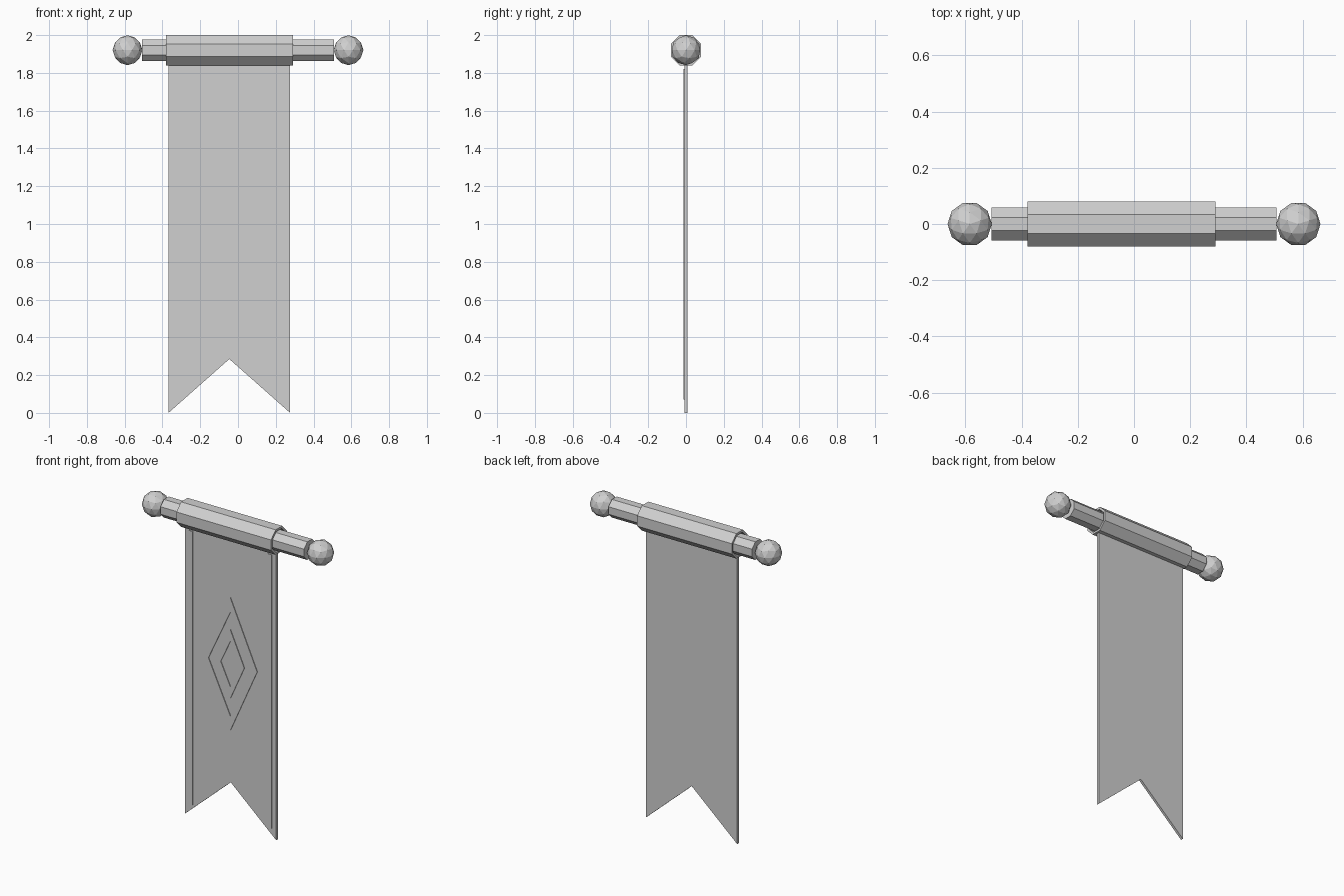
import bpy, bmesh, math

if "Cube" in bpy.data.objects:
    bpy.data.objects.remove(bpy.data.objects["Cube"])

grey = bpy.data.materials.new("light grey")
grey.diffuse_color = (0.63, 0.63, 0.63, 1)
grey.use_nodes = True
grey.node_tree.nodes["Principled BSDF"].inputs["Base Color"].default_value = grey.diffuse_color

CX = -0.046      # centre line of the cloth
ROD_Z = 1.92     # height of the rod axis
FRONT = -0.008   # front face of the cloth
RAISED = -0.0125 # front face of the raised trim


def finish(name, bm):
    bmesh.ops.recalc_face_normals(bm, faces=bm.faces)
    me = bpy.data.meshes.new(name)
    bm.to_mesh(me)
    bm.free()
    me.materials.append(grey)
    ob = bpy.data.objects.new(name, me)
    bpy.context.collection.objects.link(ob)
    return ob


def prism(name, start, end, outer, inner=None):
    """Extrude a closed 3D loop from start to end; an inner loop makes a hole."""
    bm = bmesh.new()
    n = len(outer)

    def loop(points, place):
        return [bm.verts.new(place(p)) for p in points]

    def walls(a, b):
        for i in range(n):
            j = (i + 1) % n
            bm.faces.new((a[i], a[j], b[j], b[i]))

    a, b = loop(outer, start), loop(outer, end)
    walls(a, b)
    if inner:
        c, d = loop(inner, start), loop(inner, end)
        walls(c, d)
        walls(a, c)
        walls(b, d)
    else:
        bm.faces.new(a)
        bm.faces.new(b)
    return finish(name, bm)


def along_x(x):
    return lambda p: (x, p[0], p[1])


def along_y(y):
    return lambda p: (p[0], y, p[1])


def octagon(apothem):
    r = apothem / math.cos(math.pi / 8)
    return [(r * math.cos(math.pi / 8 + i * math.pi / 4),
             ROD_Z + r * math.sin(math.pi / 8 + i * math.pi / 4)) for i in range(8)]


def diamond(w, h, z=1.043):
    return [(CX + w, z), (CX, z + h), (CX - w, z), (CX, z - h)]


# Rod and the hollow cloth sleeve around it
prism("rod", along_x(-0.508), along_x(0.508), octagon(0.058))
prism("sleeve", along_x(-0.38), along_x(0.29), octagon(0.08), octagon(0.066))

# Faceted finials
for side, name in ((-1, "left_finial"), (1, "right_finial")):
    bpy.ops.mesh.primitive_ico_sphere_add(subdivisions=2, radius=0.079,
                                          location=(side * 0.585, 0, ROD_Z),
                                          rotation=(0, 0, math.pi / 2))
    ob = bpy.context.object
    ob.name = name
    ob.data.materials.append(grey)

# Swallow-tailed cloth
hw = 0.322
prism("cloth", along_y(FRONT), along_y(0.008),
      [(CX - hw, 1.85), (CX - hw, 0), (CX, 0.285), (CX + hw, 0), (CX + hw, 1.85)])

# Raised border strips on the front
for side, name in ((-1, "left_border"), (1, "right_border")):
    a, b = CX + side * 0.267, CX + side * 0.293
    prism(name, along_y(RAISED), along_y(FRONT + 0.001),
          [(a, 0.07), (b, 0.07), (b, 1.82), (a, 1.82)])

# Two nested raised diamond outlines on the front
prism("outer_diamond", along_y(RAISED), along_y(FRONT + 0.001),
      diamond(0.19, 0.425), diamond(0.155, 0.332))
prism("inner_diamond", along_y(RAISED), along_y(FRONT + 0.001),
      diamond(0.099, 0.22), diamond(0.068, 0.145))
